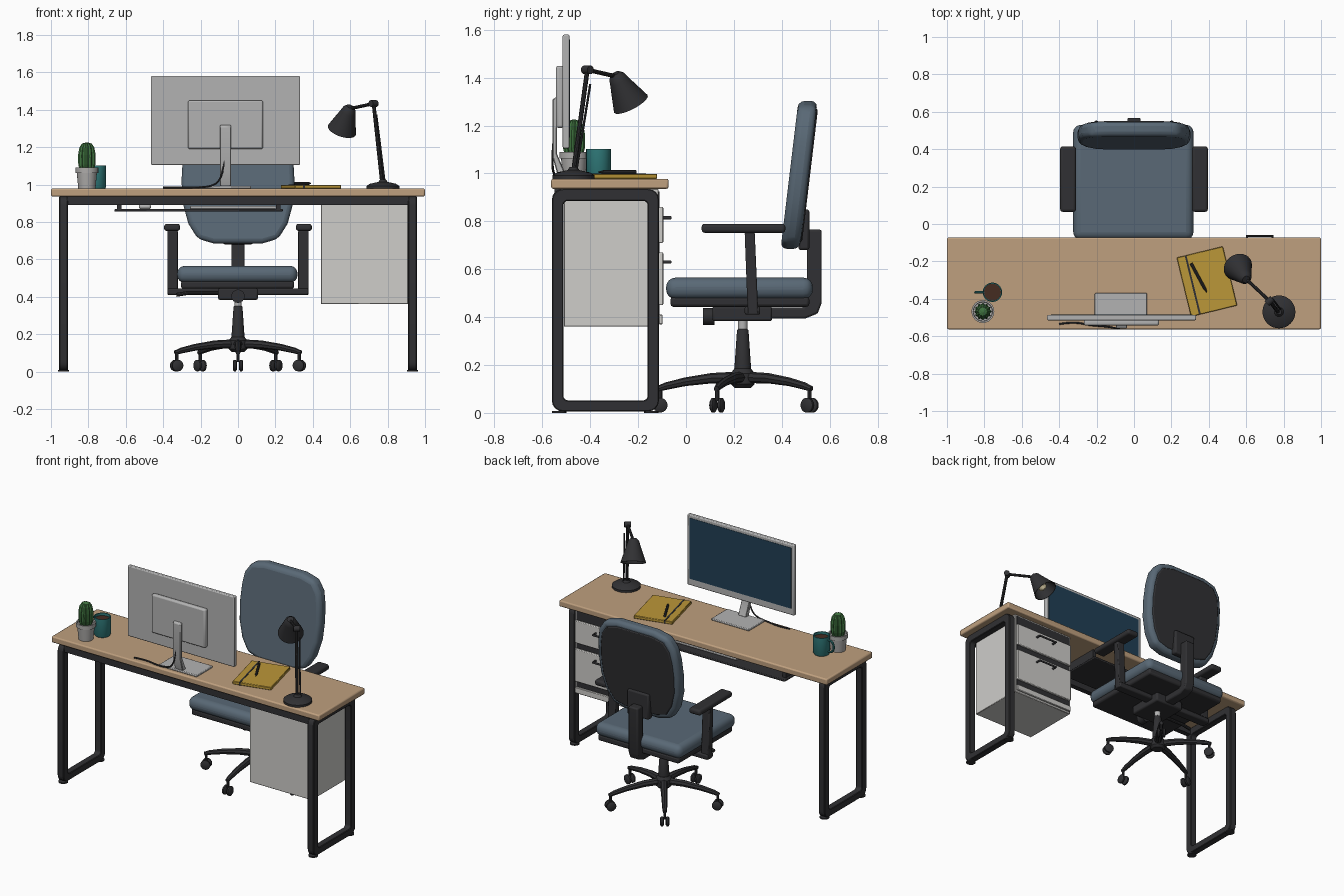
import bpy, bmesh, math
from mathutils import Vector

if "Cube" in bpy.data.objects:
    bpy.data.objects.remove(bpy.data.objects["Cube"])

MATS = {}
COLS = dict(dark=(.03, .03, .033), wood=(.52, .35, .21), blue=(.1, .14, .18), light=(.62, .61, .59),
            silver=(.45, .45, .45), screen=(.015, .05, .09), yellow=(.5, .31, .04), teal=(.03, .2, .2),
            green=(.05, .17, .05), pot=(.42, .41, .4), coffee=(.06, .025, .015), bulb=(.8, .7, .45))


def finish(name, mesh, col, loc=(0, 0, 0), bevel=0, segs=2, smooth=True):
    ob = bpy.data.objects.new(name, mesh)
    bpy.context.collection.objects.link(ob)
    ob.location = loc
    if col not in MATS:
        MATS[col] = bpy.data.materials.new(col)
        MATS[col].diffuse_color = (*COLS[col], 1)
    mesh.materials.clear()
    mesh.materials.append(MATS[col])
    if bevel:
        m = ob.modifiers.new("Bevel", 'BEVEL')
        m.width, m.segments, m.limit_method = bevel, segs, 'ANGLE'
    if smooth:
        bpy.ops.object.select_all(action='DESELECT')
        ob.select_set(True)
        bpy.context.view_layer.objects.active = ob
        bpy.ops.object.shade_smooth_by_angle(angle=math.radians(35))
    return ob


def to_mesh(bm, name):
    bmesh.ops.recalc_face_normals(bm, faces=bm.faces)
    me = bpy.data.meshes.new(name)
    bm.to_mesh(me)
    bm.free()
    return me


def box(name, x, y, z, col, bevel=0, segs=2, rot=0):
    bm = bmesh.new()
    bmesh.ops.create_cube(bm, size=1)
    bmesh.ops.scale(bm, vec=(x[1] - x[0], y[1] - y[0], z[1] - z[0]), verts=bm.verts)
    ob = finish(name, to_mesh(bm, name), col, (sum(x) / 2, sum(y) / 2, sum(z) / 2), bevel, segs)
    ob.rotation_euler.z = rot
    return ob


def prism(name, pts, axis, a, b, col, bevel=0, segs=2, hole=None, shear=0):
    """Outline extruded along an axis, optionally with a matching hole loop."""
    def place(p, t):
        return (t, p[0], p[1]) if axis == 'x' else (p[0], t + shear * p[1], p[1])
    bm = bmesh.new()
    loops = [[bm.verts.new(place(p, t)) for p in o] for o in ([pts, hole] if hole else [pts]) for t in (a, b)]
    n = len(pts)
    pairs = [(0, 1)] if not hole else [(0, 1), (2, 3), (0, 2), (1, 3)]
    for u, v in pairs:
        for i in range(n):
            j = (i + 1) % n
            bm.faces.new((loops[u][i], loops[u][j], loops[v][j], loops[v][i]))
    if not hole:
        bm.faces.new(loops[0])
        bm.faces.new(loops[1])
    return finish(name, to_mesh(bm, name), col, (0, 0, 0), bevel, segs)


def lathe(name, prof, loc, col, segs=24, direction=(0, 0, 1), rib=0):
    bm = bmesh.new()
    rings = []
    for r, z in prof:
        ring = []
        for i in range(segs):
            t, k = 2 * math.pi * i / segs, r * (1 - rib * (i % 2))
            ring.append(bm.verts.new((k * math.cos(t), k * math.sin(t), z)))
        rings.append(ring)
    for a, b in zip(rings, rings[1:]):
        for i in range(segs):
            j = (i + 1) % segs
            bm.faces.new((a[i], a[j], b[j], b[i]))
    bm.faces.new(rings[0])
    bm.faces.new(rings[-1])
    ob = finish(name, to_mesh(bm, name), col, loc, smooth=not rib)
    ob.rotation_euler = Vector(direction).to_track_quat('Z', 'Y').to_euler()
    return ob


def tube(name, pts, r, col, res=3, smooth_path=False, radii=None):
    cu = bpy.data.curves.new(name, 'CURVE')
    cu.dimensions, cu.bevel_depth, cu.bevel_resolution, cu.use_fill_caps = '3D', r, res, True
    sp = cu.splines.new('NURBS' if smooth_path else 'POLY')
    sp.points.add(len(pts) - 1)
    for i, (p, q) in enumerate(zip(sp.points, pts)):
        p.co = (*q, 1)
        p.radius = radii[i] if radii else 1
    if smooth_path:
        sp.use_endpoint_u, sp.order_u, sp.resolution_u = True, 4, 6
    tmp = bpy.data.objects.new(name + "_path", cu)
    me = bpy.data.meshes.new_from_object(tmp)
    bpy.data.objects.remove(tmp)
    return finish(name, me, col)


def rounded(y0, y1, z0, z1, r, n=4):
    out = []
    for k, (cy, cz) in enumerate([(y1 - r, z1 - r), (y0 + r, z1 - r), (y0 + r, z0 + r), (y1 - r, z0 + r)]):
        for i in range(n + 1):
            t = math.pi / 2 * (k + i / n)
            out.append((cy + r * math.cos(t), cz + r * math.sin(t)))
    return out


# Desk: top, loop legs, feet and rail
box("desk_top", (-1, 1), (-.563, -.073), (.936, .978), 'wood', .008)
for s, side in ((-1, "left"), (1, "right")):
    prism(f"{side}_leg_loop", rounded(-.56, -.113, .006, .936, .045), 'x', s * .91, s * .957, 'dark', .004, 1,
          hole=rounded(-.512, -.16, .052, .886, .02))
    for y in (-.53, -.145):
        lathe(f"{side}_foot", [(.03, 0), (.03, .008)], (s * .933, y, 0), 'dark', 16)
box("desk_rail", (-.915, .915), (-.55, -.515), (.89, .937), 'dark')

# Drawer cabinet
box("cabinet", (.443, .908), (-.51, -.115), (.36, .936), 'light', .003, 1)
box("cabinet_recess", (.455, .896), (-.12, -.111), (.375, .925), 'dark')
for name, z, hz in (("upper_drawer", (.71, .86), .815), ("lower_drawer", (.45, .67), .63)):
    box(name, (.452, .899), (-.113, -.095), z, 'light', .004)
    tube(name + "_handle", [(.605, -.096, hz), (.605, -.065, hz), (.74, -.065, hz), (.74, -.096, hz)], .007, 'dark')
box("cabinet_plinth", (.452, .899), (-.113, -.098), (.37, .41), 'light', .003, 1)

# Keyboard tray
box("keyboard_tray", (-.66, .24), (-.42, -.11), (.855, .869), 'dark', .004)
for x in (-.635, .215):
    box("tray_slide", (x - .012, x + .012), (-.42, -.14), (.867, .937), 'dark')
box("keyboard", (-.257, .205), (-.33, -.17), (.869, .885), 'silver', .004)
box("mouse", (-.53, -.465), (-.32, -.2), (.869, .895), 'silver', .012, 3)

# Monitor
box("monitor_panel", (-.465, .332), (-.515, -.487), (1.105, 1.58), 'silver', .006)
box("screen", (-.445, .312), (-.49, -.485), (1.15, 1.56), 'screen')
box("monitor_rear_housing", (-.268, .134), (-.543, -.51), (1.19, 1.45), 'silver', .01)
prism("monitor_neck", [(-.54, 1.32), (-.558, 1.31), (-.558, 1.07), (-.535, .99), (-.5, .99), (-.538, 1.08)],
      'x', -.097, -.037, 'silver', .004, 1)
box("monitor_base", (-.21, .07), (-.54, -.37), (.978, .992), 'silver', .004)
tube("monitor_cable", [(-.07, -.55, 1.16), (-.08, -.565, 1.03), (-.13, -.545, .985), (-.25, -.545, .984),
                       (-.31, -.52, .984), (-.4, -.535, .984)], .005, 'dark', 2, True)

# Cactus in a pot
lathe("plant_pot", [(.046, 0), (.054, .085), (.061, .085), (.061, .112), (.052, .112), (.05, .1)],
      (-.808, -.468, .978), 'pot')
lathe("cactus", [(.036, .09), (.046, .13), (.047, .18), (.04, .22), (.026, .241), (.006, .247)],
      (-.808, -.468, .978), 'green', 24, rib=.17)

# Mug
lathe("mug", [(.046, 0), (.052, .01), (.052, .125), (.046, .125), (.046, .105)], (-.757, -.365, .978), 'teal')
lathe("coffee", [(.0455, .1), (.0455, .108)], (-.757, -.365, .978), 'coffee')
tube("mug_handle", [(-.8, -.365, 1.08), (-.84, -.365, 1.085), (-.855, -.365, 1.04), (-.84, -.365, 1.0),
                    (-.8, -.365, 1.005)], .007, 'teal', 2, True)

# Notebook, strap and pen
a = math.radians(13.7)
box("notebook", (.263, .517), (-.47, -.145), (.978, .998), 'yellow', .003, 1, a)
c = Vector((.39 - .078 * math.cos(a), -.3075 - .078 * math.sin(a)))
box("notebook_strap", (c.x - .005, c.x + .005), (c.y - .163, c.y + .163), (.977, 1.0), 'dark', rot=a)
tube("pen", [(.305, -.21, 1.006), (.378, -.345, 1.006), (.39, -.367, 1.006)], .008, 'dark', 2, radii=[1, 1, .2])

# Desk lamp
lathe("lamp_base", [(.088, 0), (.088, .014), (.07, .026), (.025, .036), (.015, .05)], (.775, -.47, .978), 'dark', 32)
low, elbow, tip = Vector((.77, -.47, 1.01)), Vector((.725, -.412, 1.433)), Vector((.595, -.29, 1.405))
tube("lamp_lower_arm", [low, elbow], .01, 'dark')
off = Vector((.015, .012, 0))
tube("lamp_spring_rod", [low + off, elbow + off - Vector((0, 0, .06))], .005, 'dark')
tube("lamp_upper_arm", [elbow, tip], .009, 'dark')
lathe("lamp_elbow", [(.018, -.02), (.018, .02)], elbow, 'dark', 16, (1, .9, 0))
axis = Vector((-.04, .06, -.115))
lathe("lamp_shade", [(.02, -.015), (.034, .0), (.04, .02), (.079, .135), (.075, .135), (.036, .025)],
      tip, 'dark', 28, axis)
lathe("lamp_bulb", [(.012, .025), (.016, .06), (.03, .085), (.028, .105), (.008, .12)], tip, 'bulb', 16, axis)

# Chair seat and back
CY = .237
box("seat_cushion", (-.325, .318), (-.083, .53), (.475, .565), 'blue', .04, 4)
box("seat_shell", (-.305, .3), (-.065, .515), (.443, .485), 'dark', .012)
half = [(.13, .685), (.215, .71), (.265, .79), (.295, .9), (.302, 1.02), (.296, 1.13), (.28, 1.215), (.235, 1.28), (.14, 1.303)]
outline = half + [(-x, z) for x, z in reversed(half)]
prism("back_cushion", outline, 'y', .313, .393, 'blue', .026, 3, shear=.12)
inner = [(x * .9, .97 + (z - .97) * .9) for x, z in outline]
prism("back_shell", inner, 'y', .37, .399, 'dark', .008, 2, shear=.12)
prism("back_bracket", [(.3, .44), (.3, .395), (.5, .395), (.55, .415), (.567, .46), (.567, .765), (.505, .765),
                       (.505, .47), (.49, .44)], 'x', -.035, .035, 'dark', .008)
box("back_mount", (-.08, .08), (.47, .515), (.68, .85), 'dark', .01)

# Armrests
for s, side in ((-1, "left"), (1, "right")):
    x = sorted((s * .31, s * .395))
    box(f"{side}_arm_pad", x, (.065, .415), (.752, .79), 'dark', .014, 3)
    prism(f"{side}_arm_post", [(.245, .755), (.287, .755), (.302, .41), (.258, .41)], 'x', s * .322, s * .378,
          'dark', .006)
    box(f"{side}_arm_bracket", sorted((s * .1, s * .376)), (.245, .31), (.41, .445), 'dark', .008)

# Tilt mechanism, knob and lever
box("tilt_mechanism", (-.107, .107), (.11, .36), (.383, .445), 'dark', .01)
lathe("tension_knob", [(.036, -.025), (.036, .025)], (0, .095, .403), 'dark', 16, (0, 1, 0))
tube("height_lever", [(-.08, .17, .42), (-.27, .17, .42), (-.33, .17, .41)], .011, 'dark')

# Column and five-arm base
lathe("gas_lift", [(.02, .33), (.02, .4)], (0, CY, 0), 'silver', 20)
lathe("column", [(.034, .15), (.034, .2), (.024, .345), (.02, .35)], (0, CY, 0), 'dark', 20)
lathe("base_hub", [(.035, .105), (.05, .12), (.05, .165), (.035, .185)], (0, CY, 0), 'dark', 20)
for k in range(5):
    t = math.radians(-90 + 72 * k)
    d = Vector((math.cos(t), math.sin(t), 0))
    at = lambda r, z: Vector((0, CY, z)) + d * r
    tube("base_arm", [at(.03, .148), at(.13, .145), at(.24, .13), at(.32, .112), at(.355, .1)], .024, 'dark', 2,
         radii=[1, .9, .75, .65, .5])
    tube("caster_stem", [at(.345, .05), at(.345, .11)], .009, 'dark', 2)
    side = Vector((-d.y, d.x, 0))
    for s in (-1, 1):
        lathe("caster_wheel", [(.022, -.01), (.031, -.004), (.031, .006), (.022, .012)],
              at(.345, .032) + side * .016 * s, 'dark', 16, side * s)

for m in bpy.data.materials:
    if m.users and not m.is_grease_pencil:
        m.use_nodes = True
        m.node_tree.nodes["Principled BSDF"].inputs["Base Color"].default_value = m.diffuse_color
